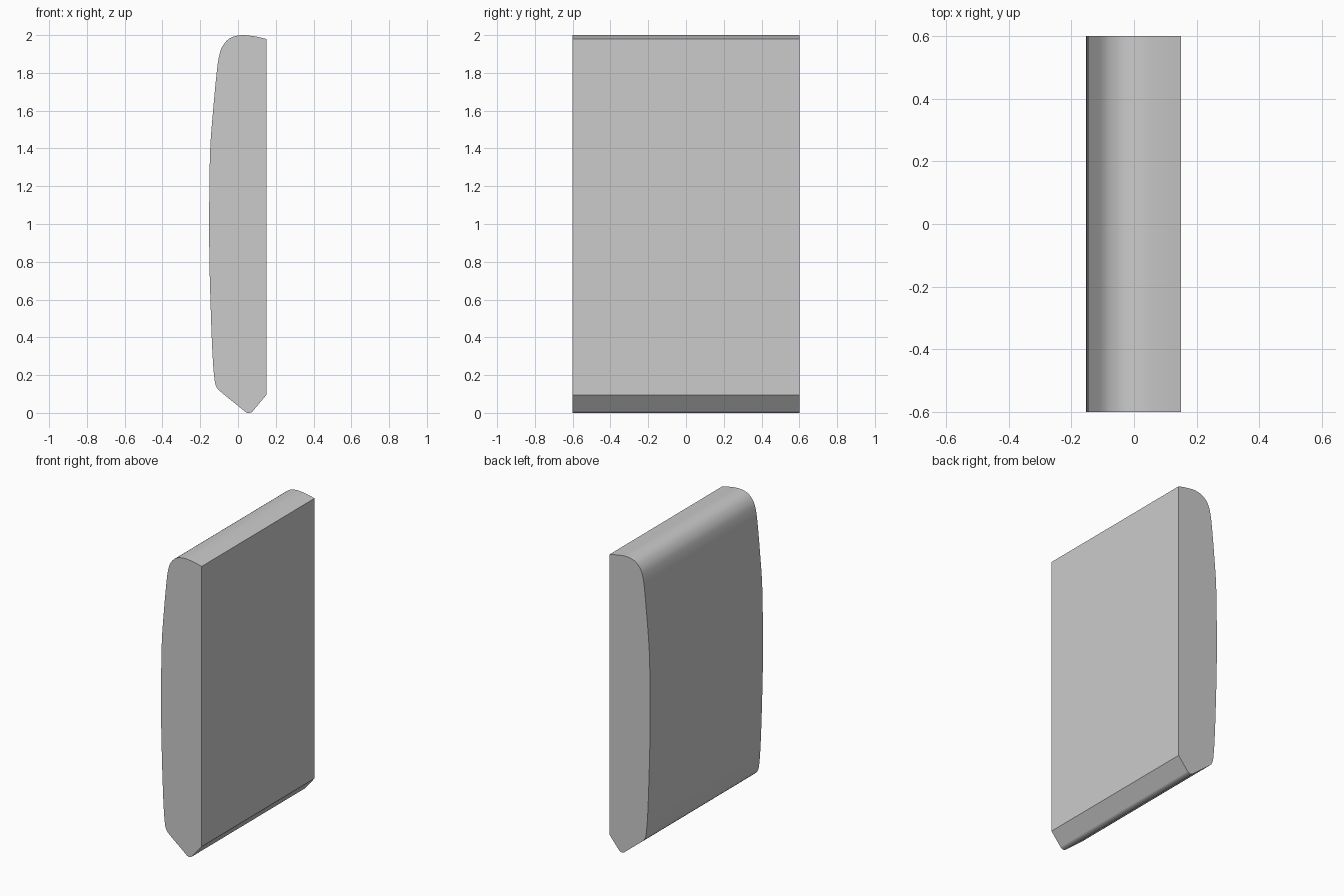
import bpy
import bmesh
from mathutils import Vector

HALF_DEPTH = 0.6

cube = bpy.data.objects.get("Cube")
if cube:
    bpy.data.objects.remove(cube, do_unlink=True)


def material(name, colour):
    mat = bpy.data.materials.new(name)
    mat.use_nodes = True
    mat.diffuse_color = colour
    mat.node_tree.nodes["Principled BSDF"].inputs["Base Color"].default_value = colour
    return mat


def smooth_path(points, steps=4):
    """Catmull-Rom curve through the points."""
    pts = [Vector(p) for p in points]
    pts = [pts[0] * 2 - pts[1]] + pts + [pts[-1] * 2 - pts[-2]]
    path = []
    for a, b, c, d in zip(pts, pts[1:], pts[2:], pts[3:]):
        for i in range(steps):
            t = i / steps
            path.append(0.5 * (2 * b + (c - a) * t + (2 * a - 5 * b + 4 * c - d) * t**2
                               + (3 * b - a - 3 * c + d) * t**3))
    return path + [pts[-2]]


# Cross-section: rounded top, bowed side, softened lower corner
bowed_side = smooth_path([
    (0.15, 1.98), (0.09, 1.993), (0.02, 2.0), (-0.04, 1.985), (-0.08, 1.945),
    (-0.1, 1.89), (-0.113, 1.8), (-0.132, 1.6), (-0.147, 1.4), (-0.152, 1.15),
    (-0.152, 0.85), (-0.146, 0.6), (-0.137, 0.35), (-0.127, 0.2),
    (-0.114, 0.137), (-0.08, 0.102)])
# Wedge-shaped foot with a rounded tip
foot_tip = smooth_path([(0.03, 0.013), (0.045, 0.002), (0.06, 0.0), (0.075, 0.006), (0.085, 0.017)])
profile = bowed_side + foot_tip + [Vector((0.15, 0.095))]

# Extrude the cross-section from front to back
bm = bmesh.new()
front = bm.faces.new([bm.verts.new((p.x, -HALF_DEPTH, p.y)) for p in profile])
result = bmesh.ops.extrude_face_region(bm, geom=[front], use_keep_orig=True)
moved = [v for v in result["geom"] if isinstance(v, bmesh.types.BMVert)]
bmesh.ops.translate(bm, verts=moved, vec=(0, 2 * HALF_DEPTH, 0))
bmesh.ops.recalc_face_normals(bm, faces=bm.faces)

mesh = bpy.data.meshes.new("curved_panel")
bm.to_mesh(mesh)
bm.free()
panel = bpy.data.objects.new("curved_panel", mesh)
bpy.context.collection.objects.link(panel)
mesh.materials.append(material("light_grey", (0.6, 0.6, 0.6, 1)))

bpy.ops.object.select_all(action="DESELECT")
panel.select_set(True)
bpy.context.view_layer.objects.active = panel
bpy.ops.object.shade_smooth_by_angle(angle=0.5)
